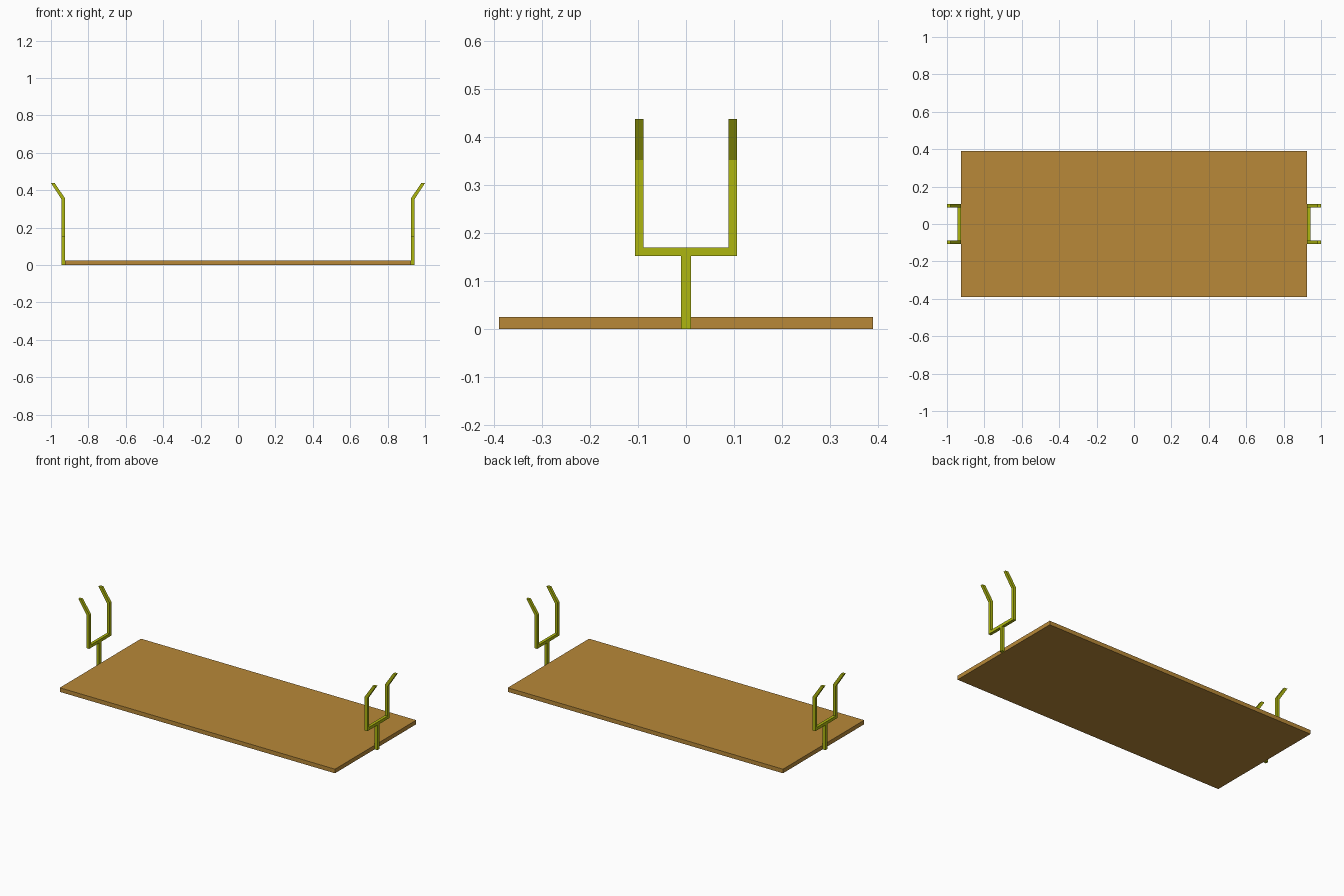
import bpy, bmesh

if "Cube" in bpy.data.objects:
    bpy.data.objects.remove(bpy.data.objects["Cube"])

def material(name, color):
    m = bpy.data.materials.new(name)
    m.diffuse_color = color
    m.use_nodes = True
    m.node_tree.nodes["Principled BSDF"].inputs["Base Color"].default_value = m.diffuse_color
    return m

wood = material("wood", (0.48, 0.25, 0.04, 1))
yellow = material("yellow_paint", (0.42, 0.47, 0.005, 1))

def prism(name, profile, y0, y1, mat):
    """Extrude an x-z profile along y."""
    bm = bmesh.new()
    face = bm.faces.new([bm.verts.new((x, y0, z)) for x, z in profile])
    ext = bmesh.ops.extrude_face_region(bm, geom=[face])
    verts = [v for v in ext["geom"] if isinstance(v, bmesh.types.BMVert)]
    bmesh.ops.translate(bm, verts=verts, vec=(0, y1 - y0, 0))
    bmesh.ops.recalc_face_normals(bm, faces=bm.faces)
    mesh = bpy.data.meshes.new(name)
    bm.to_mesh(mesh)
    bm.free()
    mesh.materials.append(mat)
    obj = bpy.data.objects.new(name, mesh)
    bpy.context.collection.objects.link(obj)

def rect(x0, x1, z0, z1):
    return [(x0, z0), (x1, z0), (x1, z1), (x0, z1)]

# Flat board
prism("field_board", rect(-0.925, 0.925, 0, 0.025), -0.39, 0.39, wood)

# Goal frame at each end: post, crossbar and two uprights leaning outward at the top
IN, OUT = 0.926, 0.944
arm = [(IN, 0.152), (OUT, 0.152), (OUT, 0.352), (1.0, 0.438), (0.98, 0.438), (IN, 0.358)]
for s, end in ((-1, "left"), (1, "right")):
    prism(end + "_post", rect(s * IN, s * OUT, 0, 0.152), -0.01, 0.01, yellow)
    prism(end + "_crossbar", rect(s * IN, s * OUT, 0.152, 0.17), -0.089, 0.089, yellow)
    for t, side in ((-1, "front"), (1, "back")):
        prism(f"{end}_{side}_upright", [(s * x, z) for x, z in arm], t * 0.089, t * 0.106, yellow)
